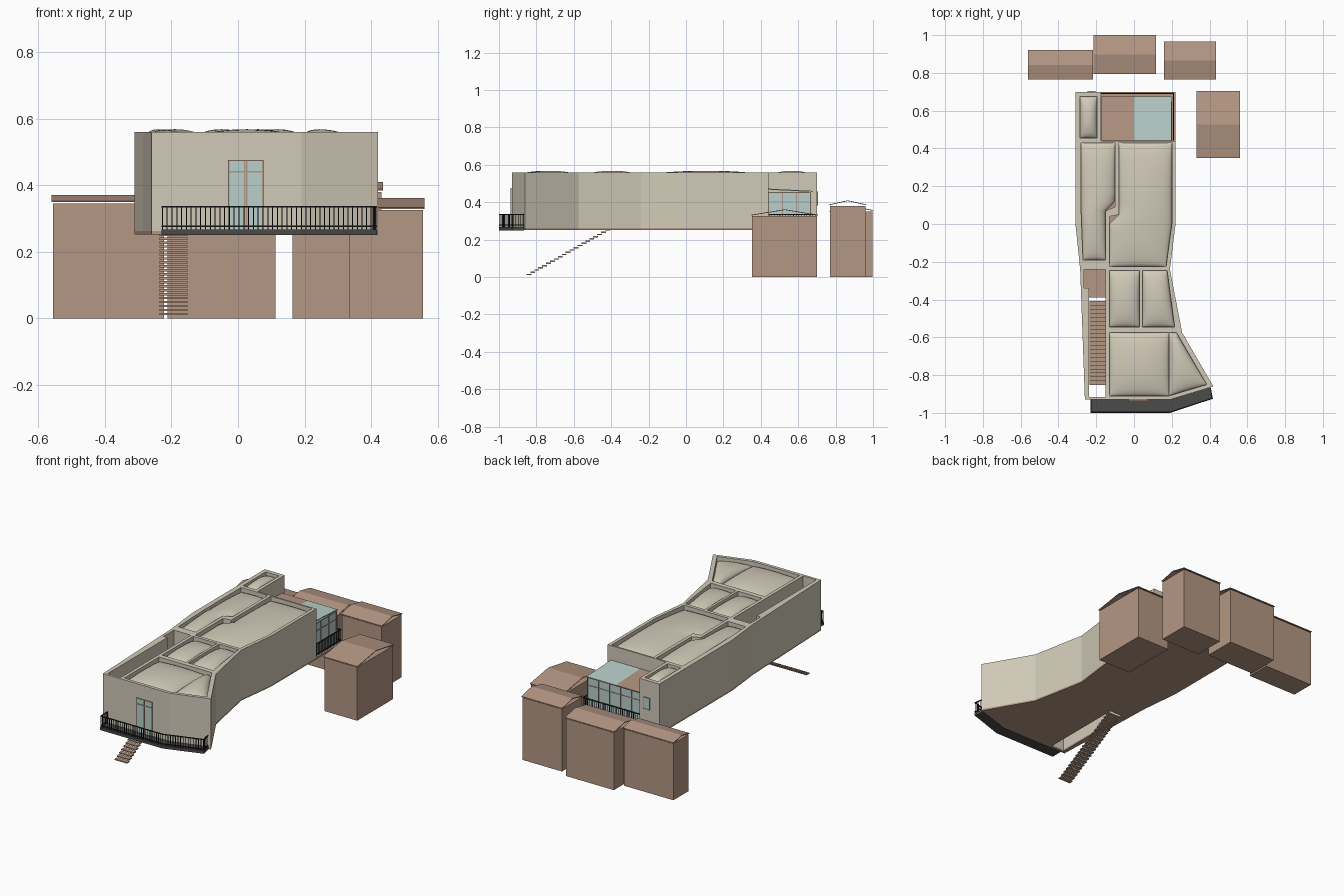
import bpy, bmesh, math
from mathutils import Vector, Matrix

cube = bpy.data.objects.get("Cube")
if cube:
    bpy.data.objects.remove(cube, do_unlink=True)


def material(name, r, g, b):
    m = bpy.data.materials.new(name)
    m.use_nodes = True
    m.diffuse_color = (r, g, b, 1)
    node = next(n for n in m.node_tree.nodes if n.type == 'BSDF_PRINCIPLED')
    node.inputs["Base Color"].default_value = (r, g, b, 1)
    node.inputs["Roughness"].default_value = 0.8
    return m


CREAM = material("cream_plaster", 0.64, 0.59, 0.48)
BROWN = material("brown_clay", 0.46, 0.31, 0.23)
GLASS = material("pale_glass", 0.49, 0.63, 0.60)
BLACK = material("black_metal", 0.015, 0.015, 0.015)
GREY = material("dark_decking", 0.07, 0.07, 0.065)


def add(name, mesh, mat):
    mesh.materials.clear()
    mesh.materials.append(mat)
    ob = bpy.data.objects.new(name, mesh)
    bpy.context.scene.collection.objects.link(ob)
    return ob


def finish(name, bm, mat):
    bmesh.ops.recalc_face_normals(bm, faces=bm.faces)
    mesh = bpy.data.meshes.new(name)
    bm.to_mesh(mesh)
    bm.free()
    return add(name, mesh, mat)


def rect(x0, y0, x1, y1):
    return [(x0, y0), (x1, y0), (x1, y1), (x0, y1)]


def slab(name, outlines, z0, z1, mat):
    """Extrude a plan; every outline after the first is a hole."""
    cu = bpy.data.curves.new(name, 'CURVE')
    cu.dimensions, cu.fill_mode, cu.extrude = '2D', 'BOTH', (z1 - z0) / 2
    for pts in outlines:
        sp = cu.splines.new('POLY')
        sp.points.add(len(pts) - 1)
        for p, (x, y) in zip(sp.points, pts):
            p.co = (x, y, 0, 1)
        sp.use_cyclic_u = True
    tmp = bpy.data.objects.new(name + "_plan", cu)
    bpy.context.scene.collection.objects.link(tmp)
    bpy.context.view_layer.update()
    mesh = bpy.data.meshes.new_from_object(
        tmp.evaluated_get(bpy.context.evaluated_depsgraph_get()))
    bpy.data.objects.remove(tmp, do_unlink=True)
    mesh.transform(Matrix.Translation((0, 0, (z0 + z1) / 2)))
    for f in mesh.polygons:
        f.use_smooth = False
    return add(name, mesh, mat)


def box(name, lo, hi, mat):
    return slab(name, [rect(lo[0], lo[1], hi[0], hi[1])], lo[2], hi[2], mat)


def bars(name, lines, t, mat):
    """Square bars of thickness t between pairs of points."""
    bm = bmesh.new()
    for a, b in lines:
        a, b = Vector(a), Vector(b)
        d = b - a
        rot = d.to_track_quat('Z', 'Y').to_matrix().to_4x4()
        m = Matrix.Translation((a + b) / 2) @ rot @ Matrix.Diagonal((t, t, d.length + t, 1))
        bmesh.ops.create_cube(bm, size=1, matrix=m)
    return finish(name, bm, mat)


def railing(name, path, z0, z1, step=0.0145):
    rails, posts = [], []
    for a, b in zip(path, path[1:]):
        a, b = Vector((*a, 0)), Vector((*b, 0))
        for z in (z0 + 0.01, z1):
            rails.append((a + Vector((0, 0, z)), b + Vector((0, 0, z))))
        n = max(1, round((b - a).length / step))
        for i in range(n + 1):
            p = a.lerp(b, i / n)
            posts.append((p + Vector((0, 0, z0)), p + Vector((0, 0, z1))))
    bars(name + "_rails", rails, 0.005, BLACK)
    bars(name + "_balusters", posts, 0.003, BLACK)


def along(edge, t):
    """Point on a polyline at fraction t of its run in y."""
    y = edge[0][1] + t * (edge[-1][1] - edge[0][1])
    for a, b in zip(edge, edge[1:]):
        if (y - a[1]) * (y - b[1]) <= 1e-9:
            k = (y - a[1]) / (b[1] - a[1])
            return Vector((a[0] + k * (b[0] - a[0]), y, 0))
    return Vector((*edge[-1], 0))


def pillow(name, left, right, n=20, base=0.53, rise=0.038):
    bm = bmesh.new()
    grid = []
    for j in range(n + 1):
        v = -math.cos(math.pi * j / n)
        l, r = along(left, (v + 1) / 2), along(right, (v + 1) / 2)
        row = []
        for i in range(n + 1):
            u = -math.cos(math.pi * i / n)
            p = l.lerp(r, (u + 1) / 2)
            p.z = base + rise * max(0, (1 - u * u) * (1 - v * v)) ** 0.45
            row.append(bm.verts.new(p))
        grid.append(row)
    for j in range(n):
        for i in range(n):
            f = bm.faces.new((grid[j][i], grid[j][i + 1], grid[j + 1][i + 1], grid[j + 1][i]))
            f.smooth = True
    finish(name, bm, CREAM)


# Plan: outer outline, with a notch at the back for the glazed terrace
FLOOR, TOP = 0.262, 0.56
side = [(-0.31, 0.7), (-0.31, 0), (-0.285, -0.24), (-0.26, -0.93), (0.19, -0.93), (0.42, -0.86),
        (0.255, -0.575), (0.19, -0.24), (0.22, 0)]
walls = side + [(0.22, 0.44), (-0.175, 0.44), (-0.175, 0.7)]
west = ([(-0.27, -0.19), (-0.28, 0.07), (-0.28, 0.43)],
        [(-0.15, -0.19), (-0.15, 0.07), (-0.1, 0.09), (-0.1, 0.43)])
east = ([(-0.13, -0.225), (-0.13, 0.04), (-0.08, 0.05), (-0.08, 0.43)],
        [(0.17, -0.225), (0.2, 0), (0.2, 0.43)])
mid_left = ([(-0.13, -0.545), (-0.13, -0.245)], [(0.03, -0.545), (0.03, -0.245)])
mid_right = ([(0.045, -0.545), (0.045, -0.245)], [(0.215, -0.545), (0.175, -0.245)])
front = ([(-0.13, -0.91), (-0.13, -0.575)], [(0.185, -0.91), (0.185, -0.575)])
flare = ([(0.186, -0.909), (0.186, -0.575)], [(0.385, -0.85), (0.225, -0.575)])
tower = ([(-0.285, 0.455), (-0.285, 0.675)], [(-0.195, 0.455), (-0.195, 0.675)])
rooms = [l + r[::-1] for l, r in (west, east, mid_left, mid_right, tower)]
rooms.append(front[0][::-1] + [front[0][0], (0.185, -0.91), (0.385, -0.85), (0.225, -0.575)][1:])
rooms[-1] = [(-0.13, -0.575)] + rooms[-1][1:]
stairwell = [(-0.265, -0.24), (-0.15, -0.24), (-0.15, -0.915), (-0.238, -0.915),
             (-0.238, -0.34), (-0.265, -0.34)]
slab("walls", [walls] + rooms + [stairwell], FLOOR, TOP, CREAM)
slab("floor", [side + [(0.22, 0.7)], rect(-0.238, -0.915, -0.15, -0.39)], 0.252, FLOOR, BROWN)

# Cushioned roof panels
for name, (l, r) in {"west": west, "east": east, "mid_left": mid_left, "mid_right": mid_right,
                     "front": front, "flare": flare, "tower": tower}.items():
    pillow(name + "_roof_panel", l, r)

# Stairs down from the landing
STEPS = 21
for i in range(STEPS):
    y, z = -0.84 + i * 0.021, 0.01 + i * 0.0119
    box("stair_tread", (-0.235, y - 0.013, z), (-0.152, y + 0.013, z + 0.007), BROWN)

# Front balcony
deck = [(-0.23, -0.93), (-0.23, -1), (0.19, -1), (0.418, -0.925), (0.405, -0.865), (0.19, -0.93)]
slab("balcony_deck", [deck], 0.25, 0.267, GREY)
railing("balcony", [(-0.227, -0.932), (-0.227, -0.996), (0.19, -0.996), (0.414, -0.923),
                    (0.405, -0.87)], 0.267, 0.335)

# Front double door
box("door_glass", (-0.028, -0.934, FLOOR), (0.074, -0.929, 0.474), GLASS)
DOOR = -0.935
bars("door_frame", [((x, DOOR, 0.265), (x, DOOR, 0.474)) for x in (-0.028, 0.02, 0.026, 0.074)]
     + [((-0.028, DOOR, z), (0.074, DOOR, z)) for z in (0.44, 0.474)], 0.004, BROWN)

# Small window on the back of the tower
box("tower_window_glass", (-0.245, 0.699, 0.385), (-0.205, 0.703, 0.455), GLASS)
bars("tower_window_frame", [((x, 0.703, 0.385), (x, 0.703, 0.455)) for x in (-0.245, -0.205)]
     + [((-0.245, 0.703, z), (-0.205, 0.703, z)) for z in (0.385, 0.455)], 0.004, BROWN)

# Glazed terrace room at the back
X0, X1, Y0, Y1, EAVE = -0.173, 0.198, 0.442, 0.665, 0.452
box("terrace_back_glass", (X0, Y1 - 0.003, FLOOR), (X1, Y1, EAVE), GLASS)
box("terrace_side_glass", (X1 - 0.003, Y0, FLOOR), (X1, Y1, EAVE), GLASS)
lines = []
for i in range(6):
    x = X0 + (X1 - X0) * i / 5
    lines.append(((x, Y1, FLOOR), (x, Y1, EAVE)))
for i in range(4):
    y = Y0 + (Y1 - Y0) * i / 3
    lines.append(((X1, y, FLOOR), (X1, y, EAVE)))
for z in (0.405, EAVE):
    lines += [((X0, Y1, z), (X1, Y1, z)), ((X1, Y0, z), (X1, Y1, z))]
bars("terrace_frame", lines, 0.005, BROWN)
for name, a, b, mat in (("terrace_tiled_roof", X0, 0, BROWN), ("terrace_glass_roof", 0, X1, GLASS)):
    roof = box(name, (a, Y0, 0.455), (b, 0.675, 0.461), mat)
    for v in roof.data.vertices:
        v.co.z += 0.05 * (0.675 - v.co.y)
railing("terrace", [(X0, 0.69), (0.21, 0.69), (0.21, 0.445)], FLOOR, 0.335)

# Sheds: flat-topped bodies under thin folded roofs
for x0, y0, x1, y1, eave, ridge in ((-0.56, 0.765, -0.218, 0.92, 0.345, 0.37),
                                    (-0.215, 0.795, 0.117, 1.0, 0.35, 0.378),
                                    (0.16, 0.765, 0.435, 0.965, 0.38, 0.41),
                                    (0.33, 0.35, 0.56, 0.705, 0.325, 0.362)):
    e = 0.004
    box("shed_body", (x0 + e, y0 + e, 0), (x1 - e, y1 - e, eave), BROWN)
    mid = (y0 + y1) / 2
    prof = [(y0, eave + 0.004), (mid, ridge - 0.004), (y1, eave + 0.004),
            (y1, eave + 0.008), (mid, ridge), (y0, eave + 0.008)]
    bm = bmesh.new()
    ends = [[bm.verts.new((x, y, z)) for y, z in prof] for x in (x0, x1)]
    for k in range(6):
        m = (k + 1) % 6
        bm.faces.new((ends[0][k], ends[0][m], ends[1][m], ends[1][k]))
    for end in ends:
        bm.faces.new((end[0], end[1], end[4], end[5]))
        bm.faces.new((end[1], end[2], end[3], end[4]))
    finish("shed_roof", bm, BROWN)
